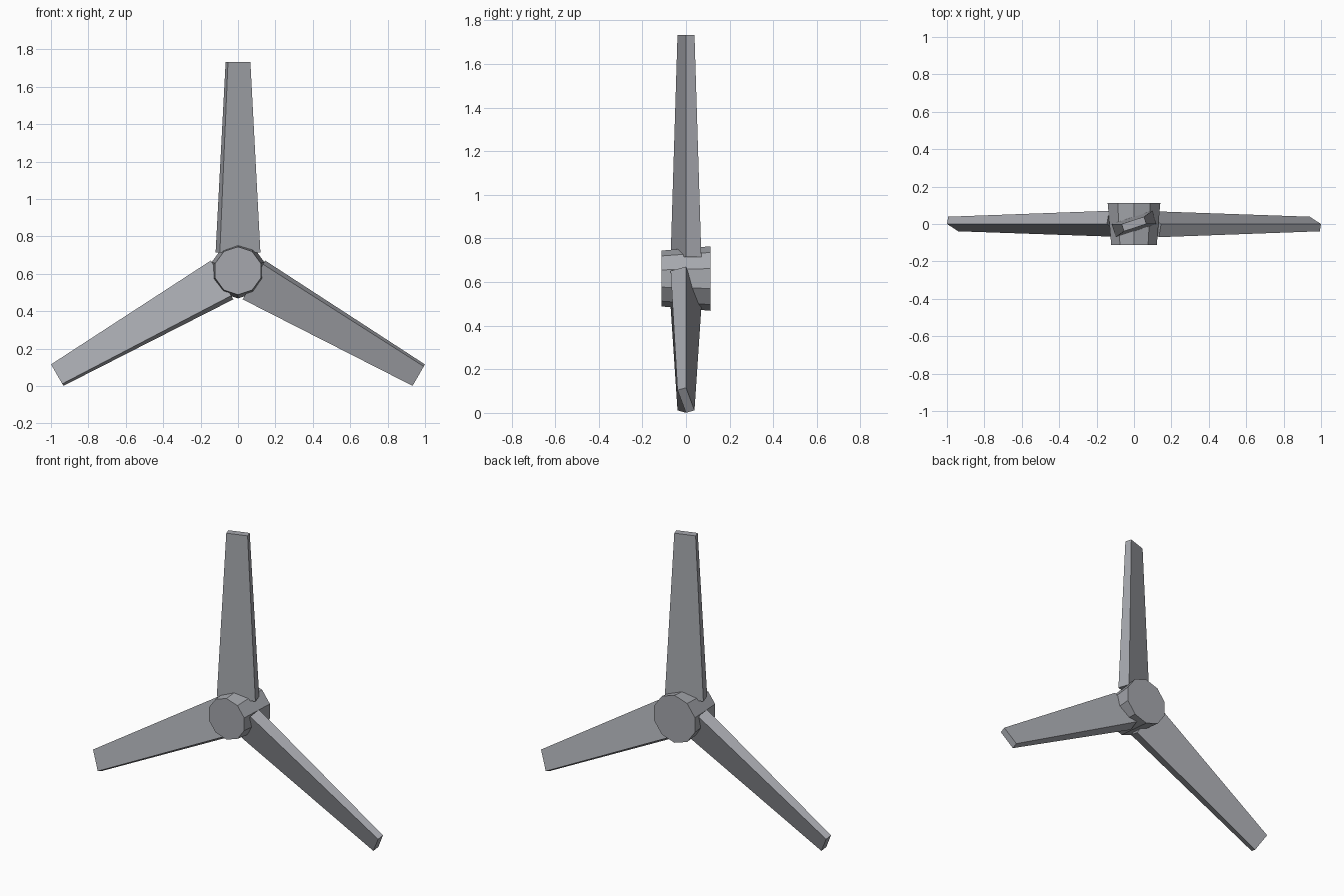
import bpy, bmesh
from math import radians, tau, sin, cos
from mathutils import Matrix, Vector

if "Cube" in bpy.data.objects:
    bpy.data.objects.remove(bpy.data.objects["Cube"])

HUB_Z = 0.616
CENTRE = Matrix.Translation((0, 0, HUB_Z))

# Dark, slightly cool grey
grey = bpy.data.materials.new("dark_grey")
grey.diffuse_color = (0.38, 0.39, 0.42, 1)
grey.use_nodes = True
grey.node_tree.nodes["Principled BSDF"].inputs["Base Color"].default_value = grey.diffuse_color


def loft(name, lower, upper, matrix):
    """Closed flat-faced solid between two matching outlines."""
    bm = bmesh.new()
    a = [bm.verts.new(p) for p in lower]
    b = [bm.verts.new(p) for p in upper]
    n = len(a)
    for i in range(n):
        j = (i + 1) % n
        bm.faces.new((a[i], a[j], b[j], b[i]))
    bm.faces.new(a[::-1])
    bm.faces.new(b)
    bm.transform(matrix)
    bmesh.ops.recalc_face_normals(bm, faces=bm.faces)
    mesh = bpy.data.meshes.new(name)
    bm.to_mesh(mesh)
    bm.free()
    mesh.materials.append(grey)
    obj = bpy.data.objects.new(name, mesh)
    bpy.context.collection.objects.link(obj)
    return obj


def ring(radius, y, sides=10):
    return [Vector((radius * sin(tau * i / sides), y, radius * cos(tau * i / sides)))
            for i in range(sides)]


def section(chord, thick, z):
    c, t = chord / 2, thick / 2
    return [Vector((x, y, z)) for x, y in ((-c, -t), (c, -t), (c, t), (-c, t))]


# Ten-sided hub, slightly wider at the back
loft("hub", ring(0.128, -0.113), ring(0.148, 0.113), CENTRE)

# Three tapered, pitched blades
pitch = Matrix.Rotation(radians(18), 4, 'Z')
for k in range(3):
    spin = Matrix.Rotation(radians(120 * k), 4, 'Y')
    loft(f"blade_{k + 1}", section(0.228, 0.074, 0.098), section(0.126, 0.041, 1.116),
         CENTRE @ spin @ pitch)
